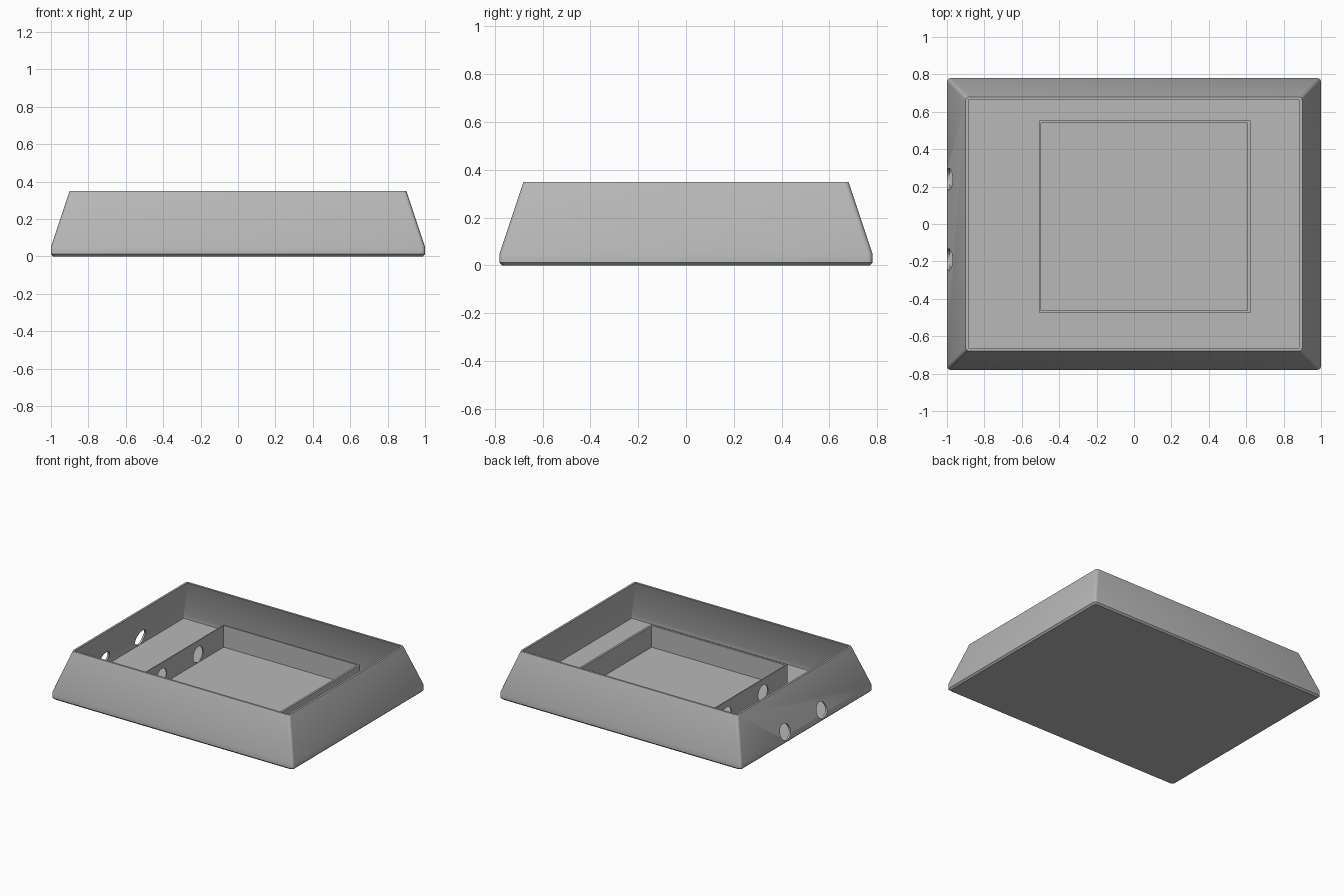
import bpy, bmesh, math

if "Cube" in bpy.data.objects:
    bpy.data.objects.remove(bpy.data.objects["Cube"])

# Single grey material
GREY = (0.48, 0.48, 0.48, 1)
grey = bpy.data.materials.new("plain_grey")
grey.use_nodes = True
grey.diffuse_color = GREY
bsdf = next(n for n in grey.node_tree.nodes if n.type == 'BSDF_PRINCIPLED')
bsdf.inputs["Base Color"].default_value = GREY

HALF_X, HALF_Y, HEIGHT = 1.0, 0.78, 0.35
WALL, FLOOR = 0.015, 0.02
HOLES_Y, HOLE_Z, HOLE_R = (0.24, -0.19), 0.08, 0.058


def ring(bm, x0, x1, y0, y1, z, radius=0.0, steps=4):
    """Rectangle of vertices at height z, with optional rounded corners."""
    corners = [(x1, y1, -1, -1), (x0, y1, 1, -1), (x0, y0, 1, 1), (x1, y0, -1, 1)]
    verts = []
    for i, (x, y, sx, sy) in enumerate(corners):
        for s in range(steps + 1 if radius else 1):
            a = math.pi / 2 * (i + s / steps)
            verts.append(bm.verts.new((x + radius * (sx + math.cos(a)),
                                       y + radius * (sy + math.sin(a)), z)))
    return verts


def bridge(bm, lower, upper):
    n = len(lower)
    for i in range(n):
        j = (i + 1) % n
        bm.faces.new((lower[i], lower[j], upper[j], upper[i]))


def finish(bm, name):
    bmesh.ops.recalc_face_normals(bm, faces=bm.faces)
    mesh = bpy.data.meshes.new(name)
    bm.to_mesh(mesh)
    bm.free()
    obj = bpy.data.objects.new(name, mesh)
    bpy.context.collection.objects.link(obj)
    mesh.materials.append(grey)
    return obj


def select(obj):
    bpy.ops.object.select_all(action='DESELECT')
    obj.select_set(True)
    bpy.context.view_layer.objects.active = obj


def drill(obj, x):
    """Cut the pair of round holes through the wall near x."""
    for y in HOLES_Y:
        bpy.ops.mesh.primitive_cylinder_add(vertices=32, radius=HOLE_R, depth=0.2,
                                            location=(x, y, HOLE_Z),
                                            rotation=(0, math.pi / 2, 0))
        cutter = bpy.context.object
        cutter.data.materials.append(grey)
        mod = obj.modifiers.new("hole", 'BOOLEAN')
        mod.operation, mod.solver, mod.object = 'DIFFERENCE', 'EXACT', cutter
        select(obj)
        bpy.ops.object.modifier_apply(modifier=mod.name)
        bpy.data.objects.remove(cutter)
    bpy.ops.object.shade_smooth_by_angle(angle=math.radians(30))


# Tray: closed profile running up the outside and down the inside (inset, height)
profile = [(0.012, 0), (0, 0.012), (0, 0.05), (0.1, HEIGHT),
           (0.1 + WALL, HEIGHT), (WALL, 0.05), (WALL, FLOOR)]
bm = bmesh.new()
rings = []
for k, (inset, z) in enumerate(profile):
    hx, hy = HALF_X - inset, HALF_Y - inset
    rings.append(ring(bm, -hx, hx, -hy, hy, z, 0.02 if k < 4 else 0.006))
for lower, upper in zip(rings, rings[1:]):
    bridge(bm, lower, upper)
bm.faces.new(rings[0])
bm.faces.new(rings[-1])
tray = finish(bm, "tray_shell")
drill(tray, -HALF_X)

# Inner frame: four thin upright walls standing on the floor
bm = bmesh.new()
outer = (-0.505, 0.623, -0.477, 0.553)
inner = (-0.497, 0.608, -0.462, 0.541)
low, high = FLOOR - 0.005, 0.182
loops = [ring(bm, *rect, z) for rect, z in
         ((outer, low), (outer, high), (inner, high), (inner, low))]
for a, b in zip(loops, loops[1:] + loops[:1]):
    bridge(bm, a, b)
frame = finish(bm, "inner_frame")
drill(frame, outer[0])
